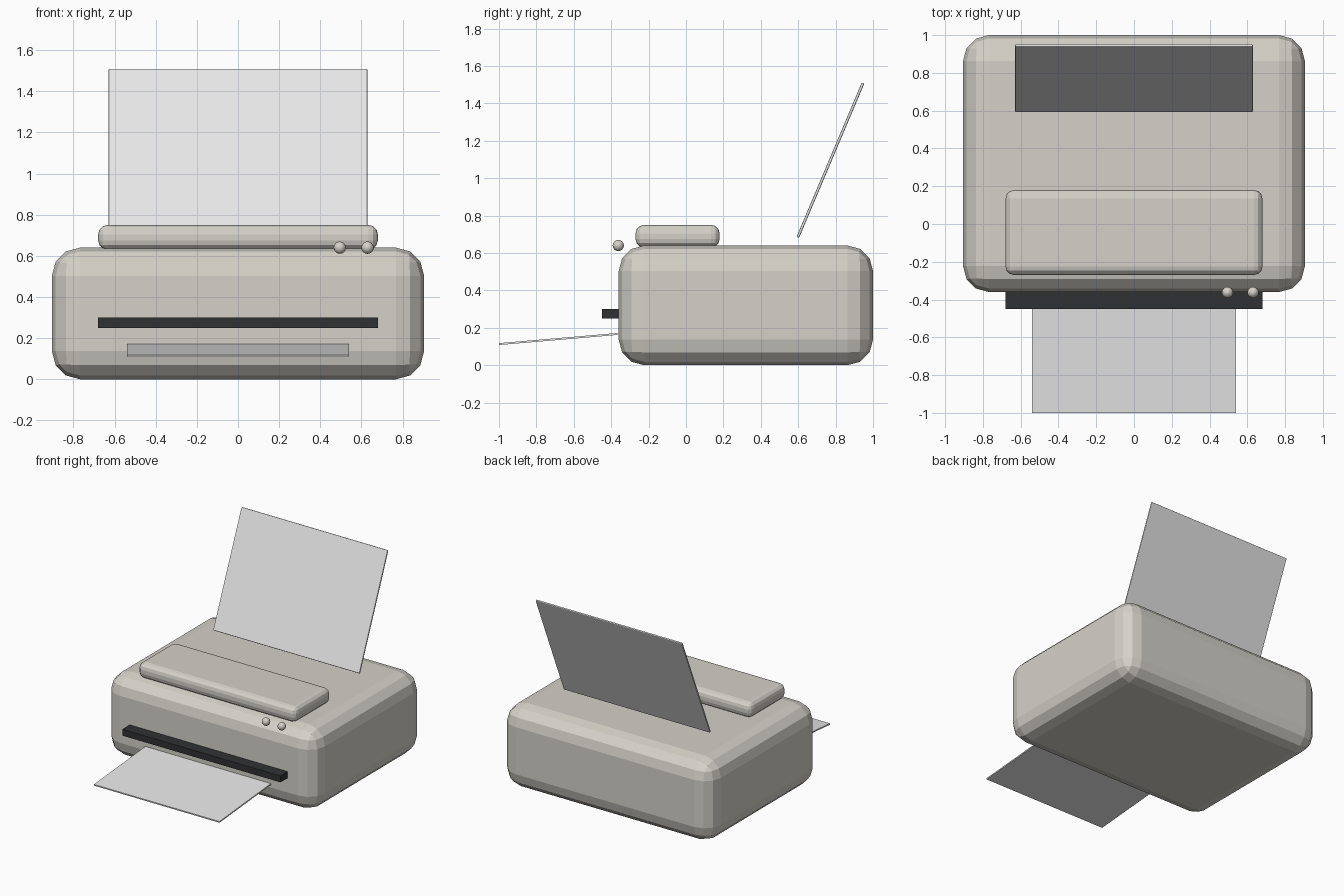
import bpy

# Remove the default object
cube = bpy.data.objects.get("Cube")
if cube:
    bpy.data.objects.remove(cube, do_unlink=True)


def material(name, rgb):
    mat = bpy.data.materials.new(name)
    mat.use_nodes = True
    colour = (*rgb, 1.0)
    mat.diffuse_color = colour
    mat.node_tree.nodes["Principled BSDF"].inputs["Base Color"].default_value = colour
    return mat


casing = material("warm grey casing", (0.66, 0.64, 0.58))
paper = material("white paper", (0.9, 0.9, 0.9))
dark = material("black plastic", (0.03, 0.031, 0.033))


def box(name, centre, size, mat, bevel=0.0, segments=1, tilt=0.0):
    """Box of a given size, tilted about x, with optional rounded edges."""
    bpy.ops.mesh.primitive_cube_add(size=1, location=centre)
    obj = bpy.context.object
    obj.name = name
    obj.scale = size
    bpy.ops.object.transform_apply(location=False, rotation=False, scale=True)
    obj.rotation_euler.x = tilt
    obj.data.materials.append(mat)
    if bevel:
        mod = obj.modifiers.new("rounded edges", "BEVEL")
        mod.width = bevel
        mod.segments = segments
    return obj


# Casing with broad faceted edges, and the raised lid on top
box("body", (0, 0.32, 0.32), (1.81, 1.36, 0.64), casing, 0.137, 3)
box("lid", (0, -0.045, 0.69), (1.36, 0.45, 0.12), casing, 0.045, 3)

# Dark output lip at the front
box("output_slot", (0, -0.36, 0.275), (1.36, 0.18, 0.05), dark)

# Feed sheet leaning back and printed sheet sloping out
box("feed_sheet", (0, 0.772, 1.096), (1.26, 0.015, 0.897), paper, 0.006, 2, -0.4)
box("printed_sheet", (0, -0.683, 0.14), (1.08, 0.634, 0.01), paper, tilt=0.085)

# Round control buttons
for side, x in (("right", 0.495), ("left", 0.63)):
    bpy.ops.mesh.primitive_uv_sphere_add(segments=16, ring_count=8, radius=0.03,
                                         location=(x, -0.362, 0.64))
    button = bpy.context.object
    button.name = side + "_button"
    button.data.materials.append(casing)
    bpy.ops.object.shade_smooth_by_angle()
